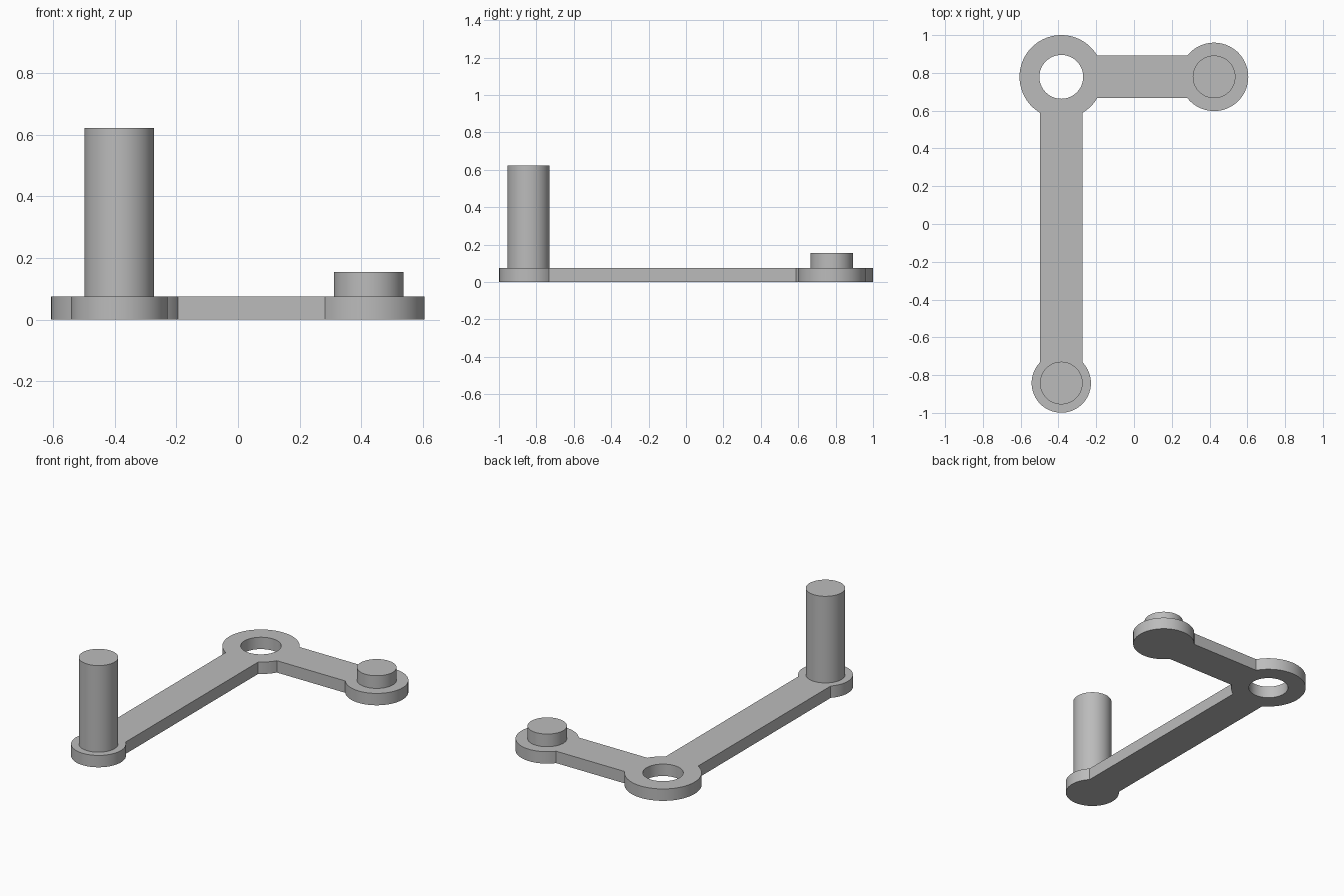
import bpy, bmesh
from math import asin, cos, sin, pi, radians

old = bpy.data.objects.get("Cube")
if old:
    bpy.data.objects.remove(old, do_unlink=True)

THICK = 0.075
HALF_WIDTH = 0.113
PIN_RADIUS = 0.113
PIVOT, PIVOT_R = (-0.385, 0.779), 0.221
LONG_END, LONG_R = (-0.385, -0.842), 0.157
SHORT_END, SHORT_R = (0.424, 0.779), 0.181

grey = bpy.data.materials.new("plain grey")
grey.use_nodes = True
colour = (0.5, 0.5, 0.5, 1)
grey.diffuse_color = colour
grey.node_tree.nodes["Principled BSDF"].inputs["Base Color"].default_value = colour


def arc(centre, radius, start, end, steps):
    angles = [start + (end - start) * i / steps for i in range(steps + 1)]
    return [(centre[0] + radius * cos(a), centre[1] + radius * sin(a)) for a in angles]


def finish(bm, name):
    bmesh.ops.recalc_face_normals(bm, faces=bm.faces)
    mesh = bpy.data.meshes.new(name)
    bm.to_mesh(mesh)
    bm.free()
    mesh.materials.append(grey)
    obj = bpy.data.objects.new(name, mesh)
    bpy.context.collection.objects.link(obj)
    bpy.ops.object.select_all(action='DESELECT')
    obj.select_set(True)
    bpy.context.view_layer.objects.active = obj
    bpy.ops.object.shade_smooth_by_angle(angle=radians(30))
    return obj


def extruded(name, loops, bottom, top):
    """Fill closed outlines (inner ones become holes) and extrude them upward."""
    bm = bmesh.new()
    edges = []
    for points in loops:
        verts = [bm.verts.new((x, y, bottom)) for x, y in points]
        edges += [bm.edges.new((v, verts[i - 1])) for i, v in enumerate(verts)]
    bmesh.ops.triangle_fill(bm, use_beauty=True, edges=edges, normal=(0, 0, 1))
    result = bmesh.ops.extrude_face_region(bm, geom=bm.faces[:], use_keep_orig=True)
    moved = [g for g in result["geom"] if isinstance(g, bmesh.types.BMVert)]
    bmesh.ops.translate(bm, verts=moved, vec=(0, 0, top - bottom))
    return finish(bm, name)


# Angled crank plate: three round bosses joined by two straight arms
a, b, c = (asin(HALF_WIDTH / r) for r in (PIVOT_R, LONG_R, SHORT_R))
outline = (
    arc(PIVOT, PIVOT_R, a, 1.5 * pi - a, 48)
    + arc(LONG_END, LONG_R, pi / 2 + b, 2.5 * pi - b, 48)
    + arc(PIVOT, PIVOT_R, 1.5 * pi + a, 2 * pi - a, 12)
    + arc(SHORT_END, SHORT_R, pi + c, 3 * pi - c, 48)
)
hole = arc(PIVOT, 0.116, 0, 2 * pi, 64)[:-1]
extruded("crank_plate", [outline, hole], 0, THICK)

# Upright pins on the two arm ends
for name, centre, top in (("tall_pin", LONG_END, 0.622), ("short_pin", SHORT_END, 0.155)):
    extruded(name, [arc(centre, PIN_RADIUS, 0, 2 * pi, 64)[:-1]], THICK, top)
